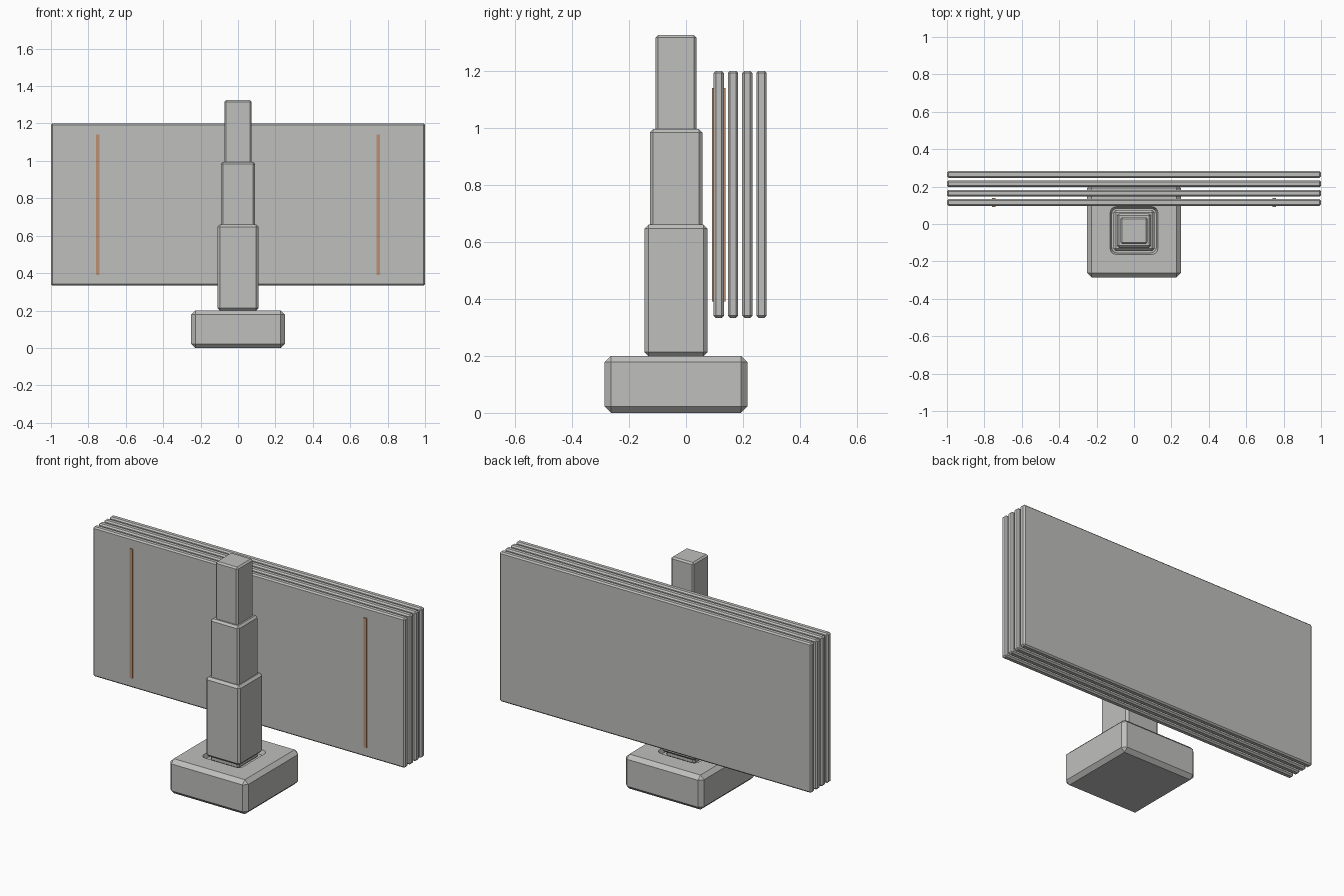
import bpy
import bmesh
from mathutils import Vector

default = bpy.data.objects.get("Cube")
if default:
    bpy.data.objects.remove(default, do_unlink=True)


def material(name, rgb):
    mat = bpy.data.materials.new(name)
    mat.use_nodes = True
    mat.diffuse_color = (*rgb, 1)
    mat.node_tree.nodes["Principled BSDF"].inputs["Base Color"].default_value = (*rgb, 1)
    return mat


grey = material("light grey", (0.52, 0.52, 0.51))
copper = material("copper brown", (0.50, 0.28, 0.17))


def box(name, low, high, mat, bevel=0.0):
    """Axis-aligned box between two corners with chamfered edges."""
    low, high = Vector(low), Vector(high)
    bm = bmesh.new()
    bmesh.ops.create_cube(bm, size=1)
    bmesh.ops.scale(bm, vec=high - low, verts=bm.verts)
    if bevel:
        bmesh.ops.bevel(bm, geom=bm.edges[:], offset=bevel, segments=1,
                        affect='EDGES')
    mesh = bpy.data.meshes.new(name)
    bm.to_mesh(mesh)
    bm.free()
    obj = bpy.data.objects.new(name, mesh)
    obj.location = (low + high) / 2
    mesh.materials.append(mat)
    bpy.context.collection.objects.link(obj)
    return obj


AXIS_Y = -0.035  # centre line of the base and column


def column_box(name, half, bottom, top, bevel):
    return box(name, (-half, AXIS_Y - half, bottom),
               (half, AXIS_Y + half, top), grey, bevel)


# Base with a shallow rounded socket around the column
base = column_box("base", 0.25, 0, 0.2, 0.022)

bm = bmesh.new()
bmesh.ops.create_cube(bm, size=1)
bmesh.ops.scale(bm, vec=(0.28, 0.28, 0.06), verts=bm.verts)
uprights = [e for e in bm.edges
            if abs(e.verts[0].co.z - e.verts[1].co.z) > 0.01]
bmesh.ops.bevel(bm, geom=uprights, offset=0.035, segments=4,
                profile=0.5, affect='EDGES')
for v in bm.verts:
    if v.co.z < 0:
        v.co.x *= 0.85
        v.co.y *= 0.85
mesh = bpy.data.meshes.new("socket_cutter")
bm.to_mesh(mesh)
bm.free()
mesh.materials.append(grey)
cutter = bpy.data.objects.new("socket_cutter", mesh)
cutter.location = (0, AXIS_Y, 0.205)
bpy.context.collection.objects.link(cutter)
cutter.hide_render = True
cutter.hide_viewport = True
cut = base.modifiers.new("socket", 'BOOLEAN')
cut.operation = 'DIFFERENCE'
cut.solver = 'EXACT'
cut.object = cutter

# Telescopic column: the inner stages run down inside the outer ones
column_box("lower_column", 0.11, 0.2, 0.66, 0.013)
column_box("middle_column", 0.092, 0.17, 0.995, 0.011)
column_box("upper_column", 0.072, 0.63, 1.325, 0.009)

# Stack of four thin panels behind the column
for i in range(4):
    y = 0.115 + i * 0.05
    box(f"panel_{i + 1}", (-1, y - 0.018, 0.333), (1, y + 0.018, 1.2),
        grey, 0.008)

# Narrow strips running through the front panel
for side, x in (("left", 0.75), ("right", -0.75)):
    box(f"strip_{side}", (x - 0.01, 0.092, 0.39), (x + 0.01, 0.138, 1.14), copper)
